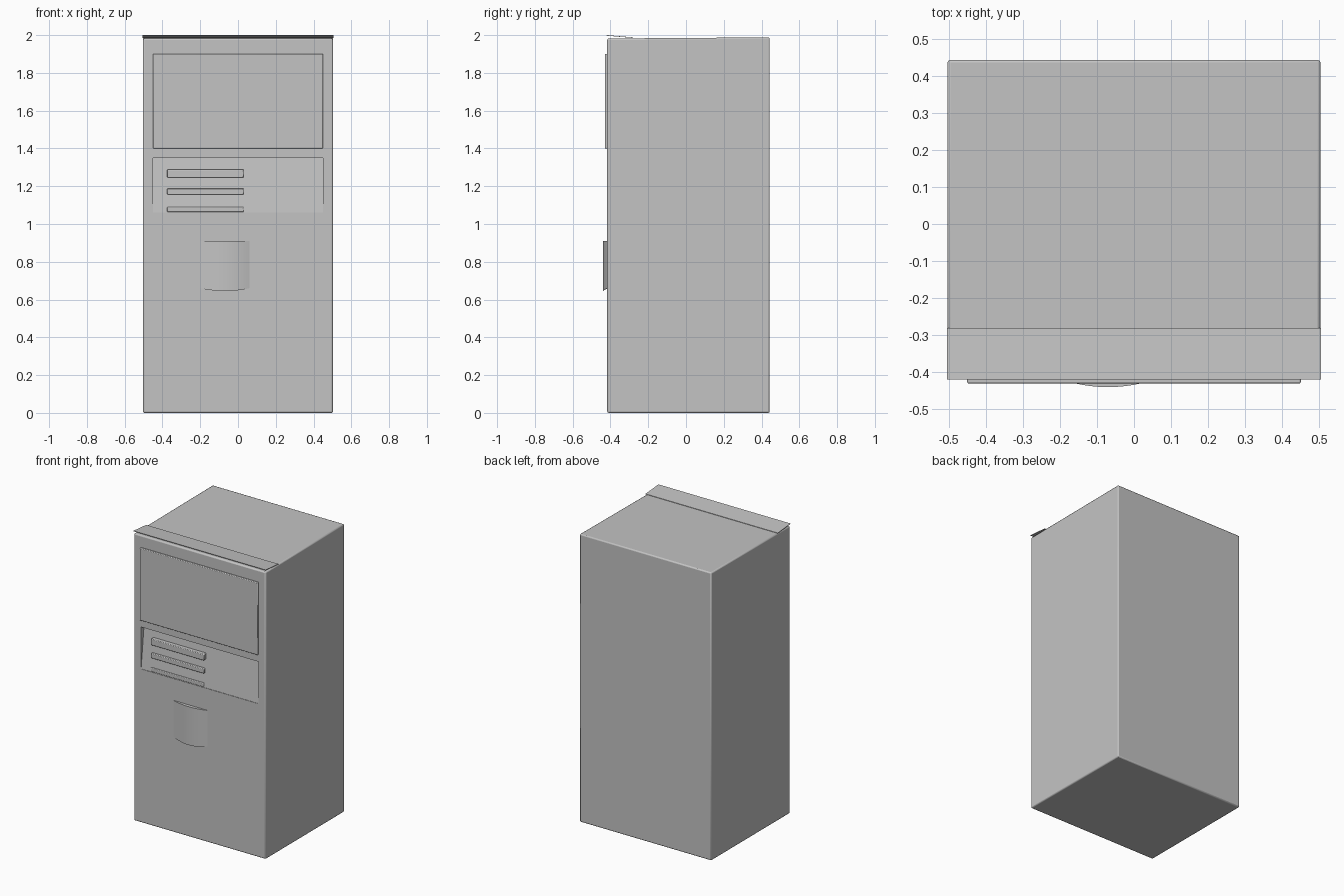
import bpy, bmesh, math

cube = bpy.data.objects.get("Cube")
if cube:
    bpy.data.objects.remove(cube, do_unlink=True)

grey = bpy.data.materials.new("plain grey")
grey.use_nodes = True
COLOUR = (0.55, 0.55, 0.55, 1)
grey.diffuse_color = COLOUR
grey.node_tree.nodes["Principled BSDF"].inputs["Base Color"].default_value = COLOUR


def prism(name, profile, depth):
    """Extrude a closed 3D outline along a vector."""
    bm = bmesh.new()
    face = bm.faces.new([bm.verts.new(p) for p in profile])
    ext = bmesh.ops.extrude_face_region(bm, geom=[face])
    moved = [g for g in ext["geom"] if isinstance(g, bmesh.types.BMVert)]
    bmesh.ops.translate(bm, vec=depth, verts=moved)
    bmesh.ops.recalc_face_normals(bm, faces=bm.faces)
    mesh = bpy.data.meshes.new(name)
    bm.to_mesh(mesh)
    bm.free()
    mesh.materials.append(grey)
    obj = bpy.data.objects.new(name, mesh)
    bpy.context.scene.collection.objects.link(obj)
    return obj


def side_prism(name, x0, x1, yz):
    return prism(name, [(x0, y, z) for y, z in yz], (x1 - x0, 0, 0))


def bevel(obj, width):
    mod = obj.modifiers.new("soft edges", "BEVEL")
    mod.width = width
    mod.segments = 2
    mod.limit_method = "ANGLE"


def smooth(obj):
    bpy.ops.object.select_all(action="DESELECT")
    obj.select_set(True)
    bpy.context.view_layer.objects.active = obj
    bpy.ops.object.shade_smooth_by_angle(angle=math.radians(50))


FRONT, BACK = -0.417, 0.443

# cabinet with a sloping recess behind the vents
cabinet = side_prism("cabinet", -0.503, 0.503,
                     [(FRONT, 0), (BACK, 0), (BACK, 1.988), (FRONT, 1.982)])
bevel(cabinet, 0.008)
cutter = side_prism("recess_cutter", -0.45, 0.45,
                    [(-0.5, 1.06), (FRONT + 0.003, 1.06), (FRONT + 0.035, 1.35), (-0.5, 1.35)])
cutter.hide_render = True
cutter.hide_viewport = True
cutter.display_type = "WIRE"
cut = cabinet.modifiers.new("vent recess", "BOOLEAN")
cut.object = cutter
cut.operation = "DIFFERENCE"
cut.solver = "EXACT"
smooth(cabinet)

# raised upper panel
panel = side_prism("upper_panel", -0.45, 0.45,
                   [(FRONT + 0.01, 1.4), (-0.43, 1.4), (-0.43, 1.9), (FRONT + 0.01, 1.9)])
bevel(panel, 0.004)
smooth(panel)

# vent bars in the recess
for i, (low, high) in enumerate([(1.245, 1.288), (1.155, 1.188), (1.063, 1.09)]):
    bar = side_prism(f"vent_bar_{i + 1}", -0.375, 0.03,
                     [(FRONT, low), (FRONT + 0.04, low), (FRONT + 0.04, high), (FRONT, high)])
    bevel(bar, 0.004)
    smooth(bar)

# bulging hatch: arched in plan, with a bowed lower edge
CX, HALF, STEPS = -0.07, 0.13, 16
arch = [(CX + HALF * (2 * i / STEPS - 1), 1 - (2 * i / STEPS - 1) ** 2) for i in range(STEPS + 1)]
outline = [(x, FRONT - 0.001 - 0.022 * k, 0.91) for x, k in arch]
outline += [(CX + HALF, FRONT + 0.01, 0.91), (CX - HALF, FRONT + 0.01, 0.91)]
hatch = prism("hatch", outline, (0, 0, -0.25))
for v in hatch.data.vertices:
    if v.co.z < 0.8:
        v.co.z -= 0.015 * (1 - ((v.co.x - CX) / HALF) ** 2)
smooth(hatch)

# thin lip along the top front edge, tilted up towards the front
lip = side_prism("top_lip", -0.505, 0.505,
                 [(-0.42, 1.997), (-0.28, 1.985), (-0.28, 1.988), (-0.42, 2.0)])
